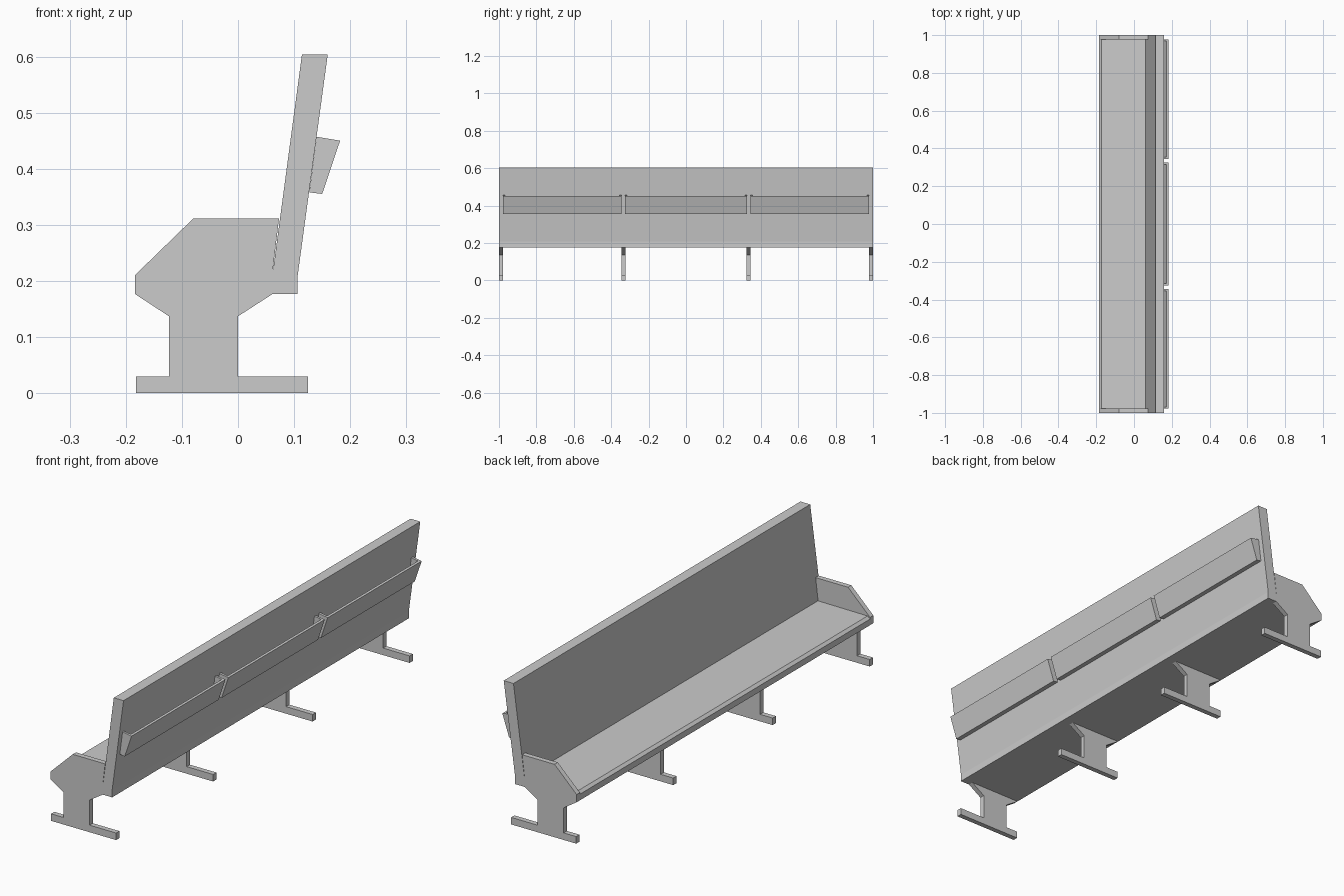
import bpy

if "Cube" in bpy.data.objects:
    bpy.data.objects.remove(bpy.data.objects["Cube"])


def extrude_profile(name, profile, y0, y1):
    """Prism from an (x, z) outline, running from y0 to y1."""
    n = len(profile)
    verts = [(x, y, z) for y in (y0, y1) for x, z in profile]
    faces = [tuple(range(n)), tuple(range(2 * n - 1, n - 1, -1))]
    faces += [(i, i + n, (i + 1) % n + n, (i + 1) % n) for i in range(n)]
    mesh = bpy.data.meshes.new(name)
    mesh.from_pydata(verts, [], faces)
    obj = bpy.data.objects.new(name, mesh)
    bpy.context.collection.objects.link(obj)
    return obj


T = 0.022  # board thickness of legs and end panels

# Profiles, counter-clockwise seen from the front
leg_base = [(-0.123, 0.137), (-0.123, 0.03), (-0.182, 0.03), (-0.182, 0),
            (0.125, 0), (0.125, 0.03), (0, 0.03), (0, 0.137), (0.062, 0.177)]
middle_leg = leg_base + [(-0.184, 0.177)]
end_panel = leg_base + [(0.062, 0.22), (0.073, 0.311), (-0.08, 0.311),
                        (-0.184, 0.21), (-0.184, 0.177)]
back = [(0.062, 0.177), (0.106, 0.177), (0.106, 0.207),
        (0.160, 0.604), (0.114, 0.604), (0.062, 0.215)]
seat = [(-0.184, 0.177), (0.062, 0.177), (0.062, 0.215),
        (-0.172, 0.213), (-0.184, 0.203)]

# Backrest, seat, end panels and legs
extrude_profile("backrest", back, -1, 1)
extrude_profile("seat", seat, -1 + T, 1 - T)
for side, y in (("front", -1), ("rear", 1 - T)):
    extrude_profile(side + "_end_panel", end_panel, y, y + T)
for side, y in (("front", -0.335), ("rear", 0.335)):
    extrude_profile(side + "_middle_leg", middle_leg, y - T / 2, y + T / 2)

# Open book racks on the rear of the backrest
rack_end = [(0.127, 0.358), (0.150, 0.355), (0.182, 0.450), (0.140, 0.457)]
rack_face = [(0.140, 0.3563), (0.150, 0.355), (0.182, 0.450), (0.172, 0.4517)]
rack_floor = [(0.127, 0.358), (0.140, 0.3563), (0.1434, 0.3663), (0.128, 0.368)]
for i, (a, b) in enumerate([(-0.978, -0.345), (-0.325, 0.325), (0.345, 0.978)], 1):
    extrude_profile(f"rack_{i}_face", rack_face, a + 0.01, b - 0.01)
    extrude_profile(f"rack_{i}_floor", rack_floor, a + 0.01, b - 0.01)
    extrude_profile(f"rack_{i}_end_a", rack_end, a, a + 0.01)
    extrude_profile(f"rack_{i}_end_b", rack_end, b - 0.01, b)
